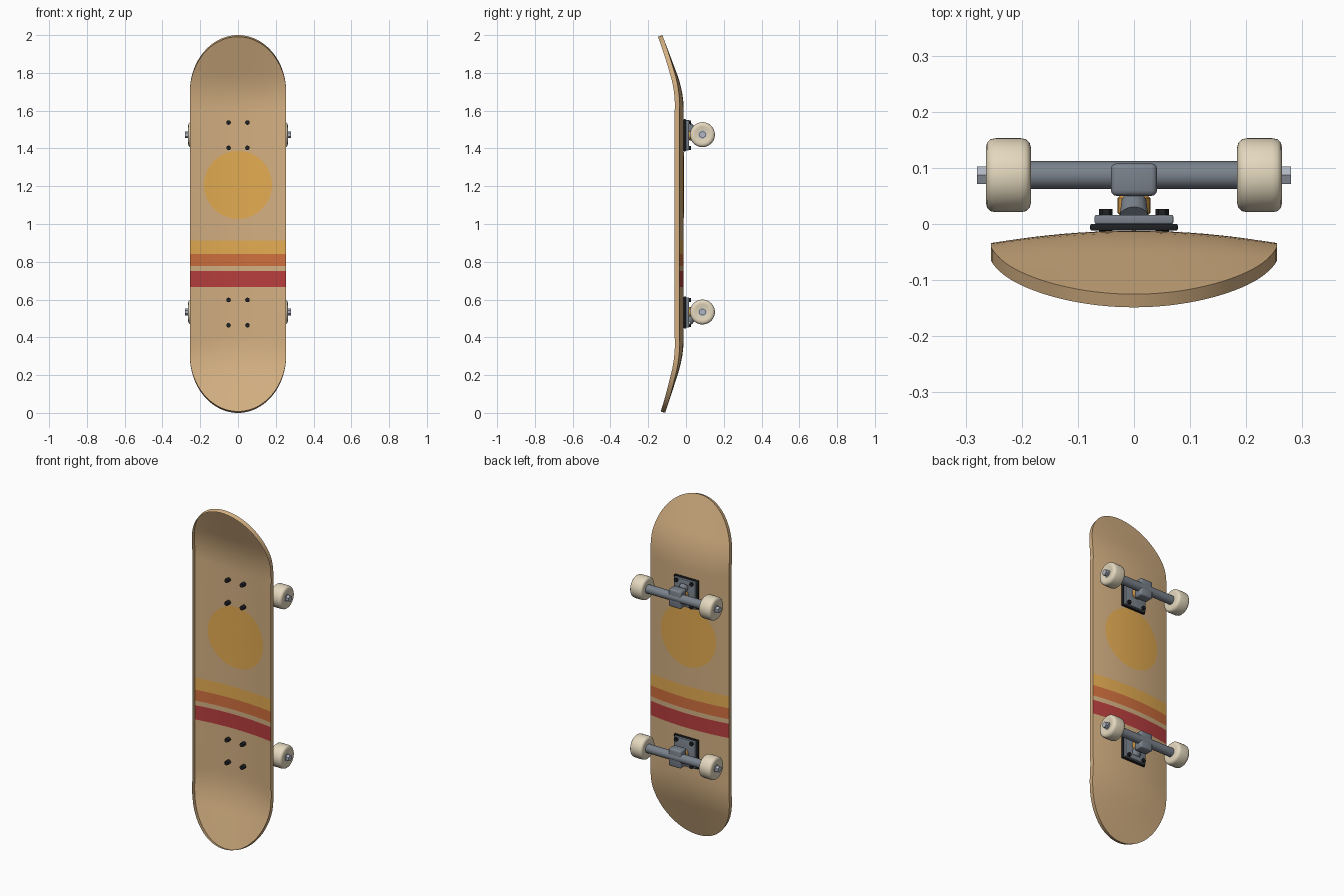
import bpy, bmesh, math
from mathutils import Matrix, Vector

if "Cube" in bpy.data.objects:
    bpy.data.objects.remove(bpy.data.objects["Cube"])


def mat(name, r, g, b):
    lin = [((c / 255 + 0.055) / 1.055) ** 2.4 for c in (r, g, b)]
    m = bpy.data.materials.new(name)
    m.diffuse_color = (*lin, 1)
    m.use_nodes = True
    m.node_tree.nodes["Principled BSDF"].inputs["Base Color"].default_value = m.diffuse_color
    return m


WOOD = mat("maple wood", 212, 176, 130)
YELLOW = mat("sun yellow", 228, 172, 82)
ORANGE = mat("burnt orange", 208, 112, 62)
RED = mat("brick red", 184, 62, 62)
CREAM = mat("cream urethane", 228, 216, 190)
GREY = mat("truck grey", 122, 130, 140)
BLACK = mat("black rubber", 32, 33, 36)
STEEL = mat("steel", 176, 182, 194)
AMBER = mat("amber bushing", 220, 160, 72)

HALF, THICK = 0.255, 0.025


def make(name, bm, mats):
    bmesh.ops.recalc_face_normals(bm, faces=bm.faces)
    me = bpy.data.meshes.new(name)
    bm.to_mesh(me)
    bm.free()
    for m in mats:
        me.materials.append(m)
    ob = bpy.data.objects.new(name, me)
    bpy.context.collection.objects.link(ob)
    bpy.ops.object.select_all(action='DESELECT')
    bpy.context.view_layer.objects.active = ob
    ob.select_set(True)
    bpy.ops.object.shade_smooth_by_angle(angle=math.radians(35))
    return ob


def face_y(ob, sign):
    """Turn an open sheet so that it faces +y or -y."""
    if sum(p.normal.y * p.area for p in ob.data.polygons) * sign < 0:
        ob.data.flip_normals()


# Deck shape: flat middle, kicked ends, edges curved to the riding side
def kick(z):
    d, s = (z - 1.6, 0.377) if z > 1 else (0.4 - z, 0.327)
    if d <= 0:
        return 0
    return s * d * d / 0.4 if d < 0.2 else s * (d - 0.1)


def surface(x, z, depth):
    fade = 1 - max(0, z - 1.6, 0.4 - z) / 0.4
    y = -0.012 - kick(z) - 0.023 * fade * (x / HALF) ** 2
    slope = (kick(z + 1e-3) - kick(z - 1e-3)) / 2e-3
    return Vector((x, y, z)) + Vector((0, -1, -slope)).normalized() * depth


# Deck rows: elliptical ends, with extra rows at the stripe limits
STRIPES = [(0.841, 0.912, 1), (0.777, 0.841, 2), (0.666, 0.75, 3)]
ANGLES = [i * math.pi / 48 for i in range(25)]
rows = [(0.305 - 0.305 * math.cos(t), HALF * math.sin(t)) for t in ANGLES]
mids = {0.33, 0.36, 0.39, 0.42, 0.54, 1.05, 1.25, 1.45, 1.58, 1.61, 1.64, 1.67}
mids |= {v for s in STRIPES for v in s[:2]}
rows += [(z, HALF) for z in sorted(mids)]
rows += [(1.7 + 0.3 * math.sin(t), HALF * math.cos(t)) for t in ANGLES]

# Deck: an underside sheet with a rim, open on the riding side
COLS = 20
bm = bmesh.new()
back, front = [[[bm.verts.new(surface(w * (2 * c / COLS - 1), z, d)) for c in range(COLS + 1)]
                for z, w in rows] for d in (0, THICK)]
for r in range(len(rows) - 1):
    zc = (rows[r][0] + rows[r + 1][0]) / 2
    idx = next((k for a, b, k in STRIPES if a < zc < b), 0)
    for c in range(COLS):
        bm.faces.new((back[r][c], back[r][c + 1], back[r + 1][c + 1], back[r + 1][c])).material_index = idx
    for c in (0, COLS):
        bm.faces.new((back[r][c], back[r + 1][c], front[r + 1][c], front[r][c]))
bmesh.ops.remove_doubles(bm, verts=bm.verts, dist=1e-5)
bmesh.ops.dissolve_degenerate(bm, edges=bm.edges, dist=1e-6)
bmesh.ops.delete(bm, geom=[v for v in bm.verts if not v.link_faces], context='VERTS')
face_y(make("deck", bm, [WOOD, YELLOW, ORANGE, RED]), 1)

# Painted sun on both faces of the sheet, following its curve
for name, depth, sign in (("sun_underside", -0.0007, 1), ("sun_topside", 0.0007, -1)):
    bm = bmesh.new()
    rings = [[bm.verts.new(surface(r * math.cos(a), 1.207 + r * math.sin(a), depth))
              for a in (i * math.tau / 64 for i in range(64))] for r in (0.18 * k / 8 for k in range(1, 9))]
    bm.faces.new(rings[0])
    for p, q in zip(rings, rings[1:]):
        for i in range(64):
            j = (i + 1) % 64
            bm.faces.new((p[i], p[j], q[j], q[i]))
    face_y(make(name, bm, [YELLOW]), sign)


def box(name, lo, hi, m, bevel=0.003):
    bm = bmesh.new()
    bmesh.ops.create_cube(bm, size=1)
    for v in bm.verts:
        v.co = [lo[i] + (v.co[i] + 0.5) * (hi[i] - lo[i]) for i in range(3)]
    bmesh.ops.bevel(bm, geom=bm.edges[:], offset=bevel, segments=3, affect='EDGES', profile=0.5)
    return make(name, bm, [m])


def lathe(name, profile, origin, axis, m, n=40):
    """Spin (radius, distance) points round an axis."""
    rot = Vector((0, 0, 1)).rotation_difference(Vector(axis)).to_matrix().to_4x4()
    bm = bmesh.new()
    rings = [[bm.verts.new((r * math.cos(i * math.tau / n), r * math.sin(i * math.tau / n), h))
              for i in range(n)] for r, h in profile]
    for p, q in zip(rings, rings[1:]):
        for i in range(n):
            bm.faces.new((p[i], p[(i + 1) % n], q[(i + 1) % n], q[i]))
    bm.faces.new(rings[0])
    bm.faces.new(rings[-1])
    bmesh.ops.transform(bm, matrix=Matrix.Translation(origin) @ rot, verts=bm.verts)
    return make(name, bm, [m])


WHEEL = [(0.022, 0.186), (0.05, 0.184), (0.058, 0.186), (0.064, 0.192), (0.066, 0.202), (0.066, 0.246),
         (0.064, 0.256), (0.058, 0.262), (0.048, 0.264), (0.04, 0.263), (0.02, 0.259)]
AXLE_Y = 0.087

# Trucks, mirrored end to end
for end, z, e in (("upper", 1.47, 1), ("lower", 0.531, -1)):
    box(end + "_riser_pad", (-0.078, -0.012, z - 0.085), (0.078, 0.0, z + 0.085), BLACK)
    box(end + "_baseplate", (-0.07, 0.0, z - 0.08), (0.07, 0.016, z + 0.08), GREY)
    lathe(end + "_pivot", [(0.026, 0), (0.022, 0.04)], (0, 0.012, z + e * 0.045), (0, 0.7, -e * 0.7), GREY)
    lathe(end + "_bushing", [(0.022, 0.012), (0.029, 0.02), (0.029, 0.046), (0.024, 0.052)],
          (0, 0, z), (0, 1, 0), AMBER)
    box(end + "_hanger_block", (-0.041, 0.05, z - 0.052), (0.041, 0.108, z + 0.052), GREY, 0.01)
    lathe(end + "_hanger", [(0.025, -0.187), (0.025, 0.187)], (0, AXLE_Y, z + 0.003), (1, 0, 0), GREY)
    for s, side in ((-1, "left"), (1, "right")):
        tag = f"{end}_{side}_"
        hub = (0, AXLE_Y, z + 0.003)
        lathe(tag + "wheel", WHEEL, hub, (s, 0, 0), CREAM, 48)
        lathe(tag + "bearing", [(0.022, 0.25), (0.022, 0.262)], hub, (s, 0, 0), STEEL)
        lathe(tag + "axle_nut", [(0.018, 0.258), (0.018, 0.28)], hub, (s, 0, 0), STEEL, 6)
        # Mounting bolts through the deck
        for k, dz in enumerate((-0.067, 0.067)):
            at = (s * 0.05, 0, z + dz)
            lathe(f"{tag}nut_{k}", [(0.012, 0.014), (0.012, 0.027)], at, (0, 1, 0), BLACK, 6)
            lathe(f"{tag}bolt_{k}", [(0.012, -0.0395), (0.012, -0.01)], at, (0, 1, 0), BLACK, 20)
